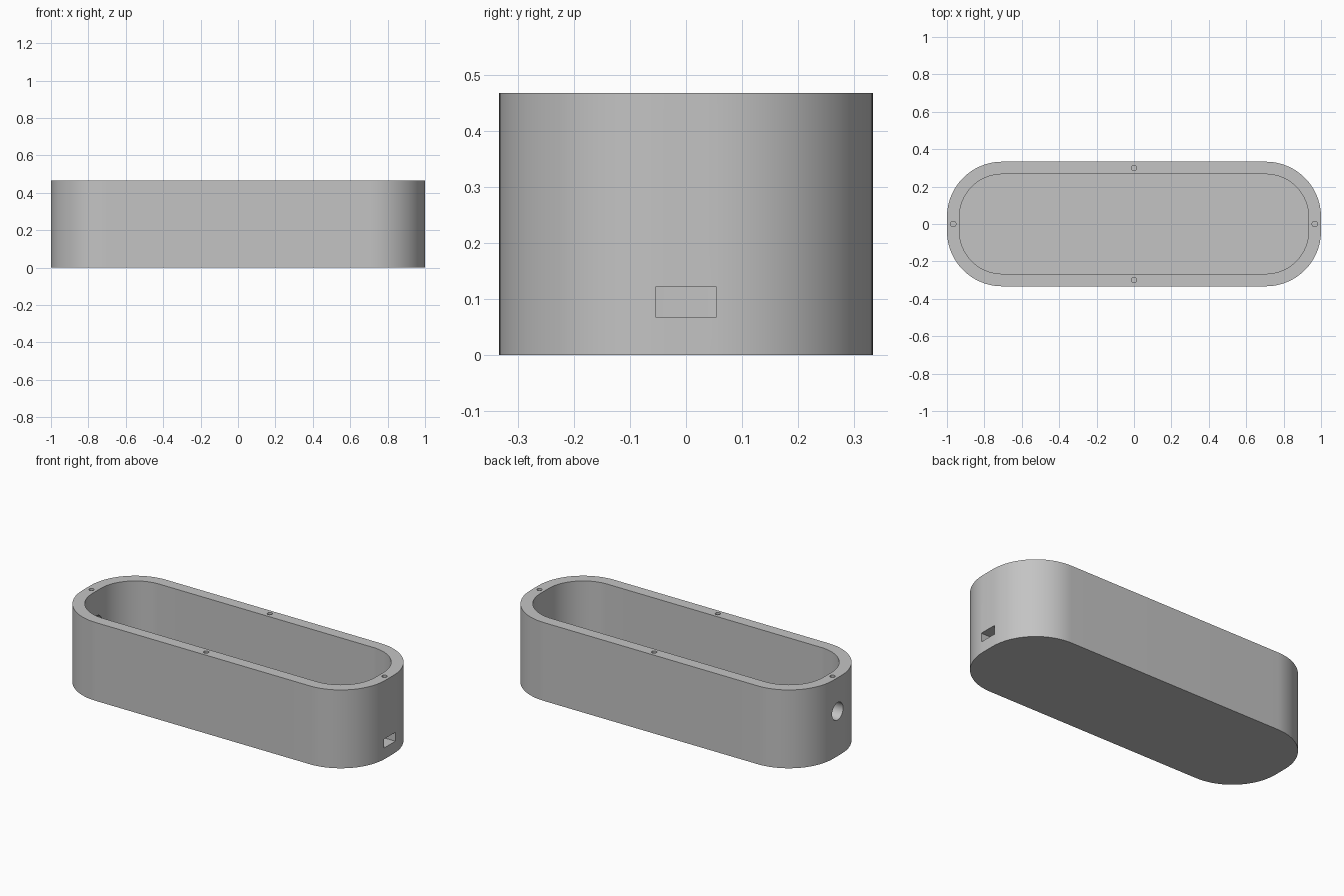
import bpy, bmesh, math
from mathutils import Matrix

if "Cube" in bpy.data.objects:
    bpy.data.objects.remove(bpy.data.objects["Cube"], do_unlink=True)

HALF_X, HALF_Y, HEIGHT = 1.0, 0.333, 0.467
WALL, FLOOR, CORNER = 0.0667, 0.0665, 0.295

grey = bpy.data.materials.new("light grey plastic")
grey.use_nodes = True
colour = (0.55, 0.55, 0.55, 1)
grey.diffuse_color = colour
grey.node_tree.nodes["Principled BSDF"].inputs["Base Color"].default_value = colour


def make_object(name, bm):
    bmesh.ops.recalc_face_normals(bm, faces=bm.faces)
    mesh = bpy.data.meshes.new(name)
    bm.to_mesh(mesh)
    bm.free()
    mesh.materials.append(grey)
    obj = bpy.data.objects.new(name, mesh)
    bpy.context.collection.objects.link(obj)
    return obj


def rounded_block(name, hx, hy, radius, z0, z1, steps=24):
    """Rounded rectangle extruded from z0 to z1."""
    bm = bmesh.new()
    verts = []
    for quarter, (sx, sy) in enumerate([(1, 1), (-1, 1), (-1, -1), (1, -1)]):
        for i in range(steps + 1):
            a = (quarter + i / steps) * math.pi / 2
            verts.append(bm.verts.new((sx * (hx - radius) + radius * math.cos(a),
                                       sy * (hy - radius) + radius * math.sin(a), z0)))
    base = bm.faces.new(verts)
    top = bmesh.ops.extrude_face_region(bm, geom=[base])["geom"]
    bmesh.ops.translate(bm, vec=(0, 0, z1 - z0),
                        verts=[g for g in top if isinstance(g, bmesh.types.BMVert)])
    return make_object(name, bm)


def cylinder(name, radius, depth, centre, axis="Z"):
    bm = bmesh.new()
    turn = Matrix.Rotation(math.pi / 2, 4, "Y") if axis == "X" else Matrix()
    bmesh.ops.create_cone(bm, cap_ends=True, segments=32, radius1=radius, radius2=radius,
                          depth=depth, matrix=Matrix.Translation(centre) @ turn)
    return make_object(name, bm)


def box(name, size, centre):
    bm = bmesh.new()
    bmesh.ops.create_cube(bm, size=1, matrix=Matrix.Translation(centre) @ Matrix.Diagonal((*size, 1)))
    return make_object(name, bm)


# Outer shell
case = rounded_block("case_body", HALF_X, HALF_Y, CORNER, 0, HEIGHT)

# Main cavity, cable slot in the +x end, round socket in the -x end
cutters = [
    rounded_block("cavity_cutter", HALF_X - WALL, HALF_Y - WALL, CORNER - WALL, FLOOR, HEIGHT + 0.1),
    box("slot_cutter", (0.2, 0.108, 0.053), (HALF_X, 0, 0.0945)),
    cylinder("socket_cutter", 0.052, 0.2, (-HALF_X, 0, 0.267), "X"),
]

# Blind screw holes in the middle of each rim side
rim_x, rim_y = HALF_X - WALL / 2, HALF_Y - WALL / 2
for x, y in [(rim_x, 0), (-rim_x, 0), (0, rim_y), (0, -rim_y)]:
    cutters.append(cylinder("screw_hole_cutter", 0.0145, 0.26, (x, y, HEIGHT)))

# Cut the openings, then drop the cutters
bpy.ops.object.select_all(action="DESELECT")
bpy.context.view_layer.objects.active = case
case.select_set(True)
for cutter in cutters:
    cutter.hide_render = True
    mod = case.modifiers.new("opening", "BOOLEAN")
    mod.operation = "DIFFERENCE"
    mod.solver = "EXACT"
    mod.object = cutter
    bpy.ops.object.modifier_apply(modifier=mod.name)
    bpy.data.objects.remove(cutter, do_unlink=True)

bpy.ops.object.shade_smooth_by_angle(angle=math.radians(30))
